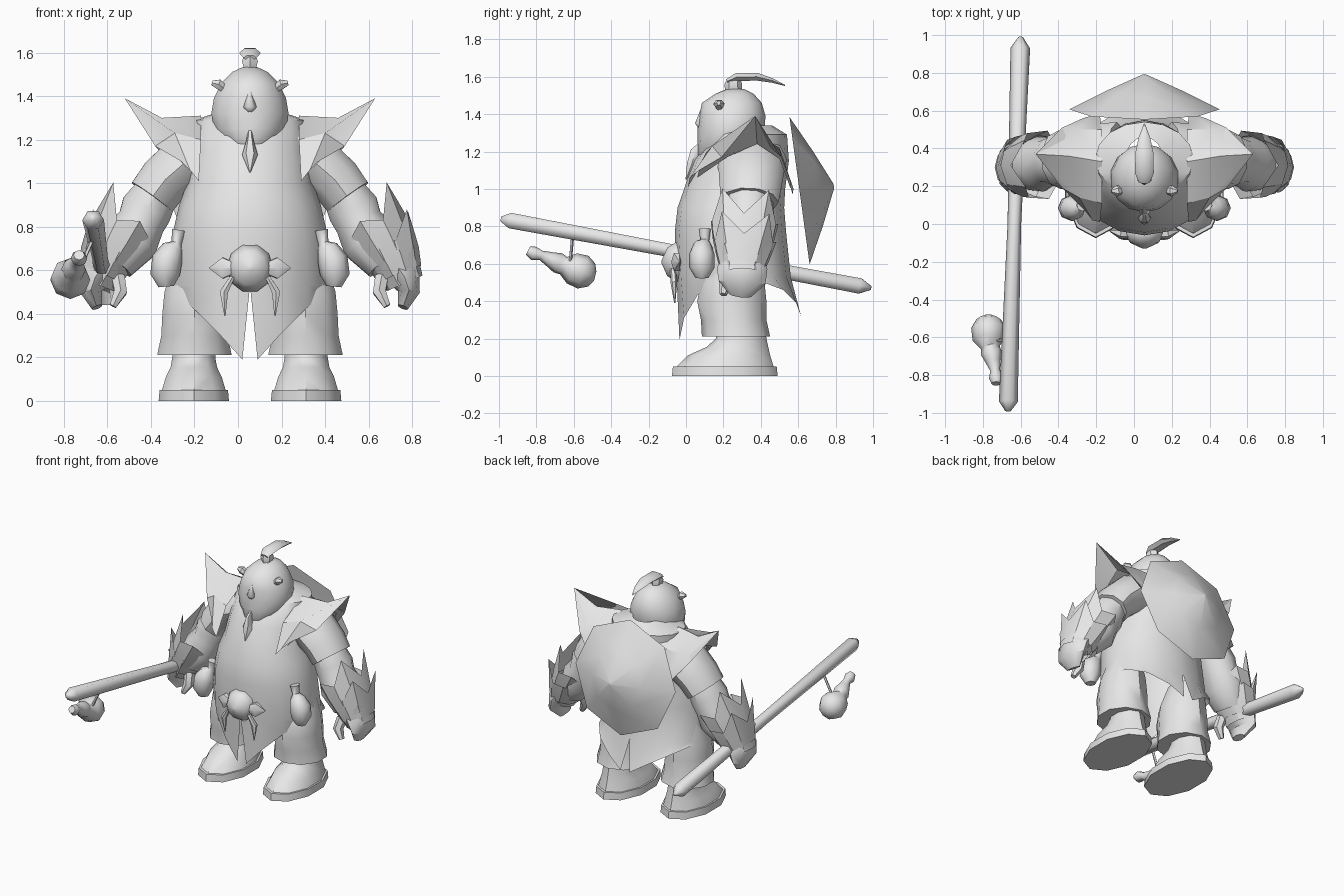
import bpy, bmesh, math
from mathutils import Vector

CX = 0.055  # symmetry plane of the body
grey = bpy.data.materials.new("plain_grey")
grey.diffuse_color = (0.8, 0.8, 0.8, 1)


def build(name, rings, closed=True, caps=True, mirror=False, angle=40, thick=0):
    """Skin a list of equal-length rings of world points."""
    bm = bmesh.new()
    rows = [[bm.verts.new((p[0] - CX, p[1], p[2])) for p in r] for r in rings]
    n = len(rows[0])
    for a, b in zip(rows, rows[1:]):
        for i in range(n if closed else n - 1):
            j = (i + 1) % n
            bm.faces.new((a[i], a[j], b[j], b[i]))
    if caps and closed:
        bm.faces.new(rows[0])
        bm.faces.new(rows[-1])
    bmesh.ops.recalc_face_normals(bm, faces=bm.faces)
    me = bpy.data.meshes.new(name)
    bm.to_mesh(me)
    bm.free()
    me.materials.append(grey)
    ob = bpy.data.objects.new(name, me)
    bpy.context.collection.objects.link(ob)
    ob.location.x = CX
    bpy.ops.object.select_all(action='DESELECT')
    ob.select_set(True)
    bpy.context.view_layer.objects.active = ob
    bpy.ops.object.shade_smooth_by_angle(angle=math.radians(angle))
    if thick:
        ob.modifiers.new("thickness", 'SOLIDIFY').thickness = thick
    if mirror:
        ob.modifiers.new("mirror", 'MIRROR').merge_threshold = 0.002
    return ob


def stack(name, x, levels, n=10, **kw):
    """Horizontal oval rings: (z, half width, y front, y back)."""
    rings = []
    for z, w, f, b in levels:
        rings.append([(x + w * math.sin(math.tau * i / n),
                       (f + b) / 2 - (b - f) / 2 * math.cos(math.tau * i / n), z)
                      for i in range(n)])
    return build(name, rings, **kw)


def frame(pts, k, ref):
    t = (pts[min(k + 1, len(pts) - 1)] - pts[max(k - 1, 0)]).normalized()
    u = (ref - t * ref.dot(t)).normalized()
    return t, u, t.cross(u)


def tube(name, path, n=8, ref=(0, 1, 0), **kw):
    """Tube along a path of (x, y, z, radius along ref, other radius)."""
    pts = [Vector(p[:3]) for p in path]
    rings = []
    for k, p in enumerate(path):
        t, u, v = frame(pts, k, Vector(ref))
        rings.append([pts[k] + u * p[3] * math.cos(math.tau * i / n)
                      + v * p[-1] * math.sin(math.tau * i / n) for i in range(n)])
    return build(name, rings, **kw)


def spiked_cuff(name, rim, end, r_rim, r_end, jag, flare, n=10):
    """Sleeve guard whose rim carries spikes on the outer side."""
    pts = [Vector(rim), Vector(end)]
    t, u, v = frame(pts, 0, Vector((0, 1, 0)))
    top, mid, low = [], [], []
    for i in range(n):
        a = math.tau * (i + 0.5) / n
        d = u * math.cos(a) * 1.2 + v * math.sin(a)
        w = max(0.15, 0.45 + 0.6 * d.x) if i % 2 else 0
        top.append(pts[0] + d * (r_rim + flare * w) - t * jag * w)
        mid.append(pts[0].lerp(pts[1], 0.4) + d * r_rim * 0.95)
        low.append(pts[1] + d * r_end)
    build(name, [top, mid, low], caps=False, mirror=True, angle=30)


# Robe: half profile mirrored, with split skirt front and back
body = [(1.34, .10, .22, .46), (1.29, .26, .15, .54), (1.15, .27, .04, .55),
        (1.0, .29, -.01, .53), (.9, .325, -.045, .525), (.77, .355, -.06, .535),
        (.53, .375, -.05, .56)]
rings = []
for z, w, f, b in body:
    rings.append([(CX + w * math.sin(math.pi * i / 8),
                   (f + b) / 2 - (b - f) / 2 * math.cos(math.pi * i / 8), z) for i in range(9)])
hem = [.19, .31, .43, .5, .515, .5, .46, .39, .32]
rings.append([(CX + max(.035, .375 * math.sin(math.pi * i / 8)),
               .29 - .325 * math.cos(math.pi * i / 8), hem[i]) for i in range(9)])
build("robe", rings, closed=False, mirror=True)

# Head with nose, beard, ears
stack("head", CX, [(1.13, .06, .09, .33), (1.18, .125, .06, .37), (1.25, .17, .062, .40),
                   (1.32, .182, .062, .42), (1.39, .17, .07, .425), (1.46, .135, .085, .405),
                   (1.51, .085, .16, .36), (1.535, .03, .22, .31)], n=14, angle=75)
tube("nose", [(CX, .085, 1.42, .008, .01), (CX, .067, 1.35, .03, .022),
              (CX, .08, 1.32, .012, .01)], n=6, ref=(1, 0, 0), angle=75)
tube("beard", [(CX, .075, 1.23, .012, .02), (CX, .05, 1.2, .016, .03),
               (CX, .03, 1.13, .036, .03), (CX, .0, 1.05, .003, .003)], n=6, ref=(1, 0, 0))
tube("ear", [(.175, .18, 1.435, .02, .02), (.2, .175, 1.455, .03, .026),
             (.23, .175, 1.46, .01, .012)], n=6, mirror=True)

# Topknot: binding and swept tail
stack("topknot_binding", CX, [(1.52, .03, .21, .30), (1.56, .042, .205, .30),
                              (1.59, .03, .22, .29)], n=6)
tube("topknot_tail", [(CX, .22, 1.575, .03, .015), (CX, .27, 1.598, .05, .025),
                      (CX, .38, 1.6, .047, .024), (CX, .46, 1.58, .03, .014),
                      (CX, .53, 1.553, .003, .003)], n=6, ref=(1, 0, 0))

# Shoulder guards: arched shells with a raised outer spike and a folded underside
build("shoulder_guard", [
    [(.29, .01, 1.01), (.28, .11, 1.2), (.28, .33, 1.31), (.28, .5, 1.22), (.29, .57, .97)],
    [(.33, .02, 1.06), (.40, .14, 1.23), (.46, .36, 1.30), (.41, .5, 1.22), (.33, .575, 1.0)],
    [(.37, .07, 1.10), (.49, .19, 1.17), (.63, .37, 1.39), (.49, .51, 1.17), (.38, .56, 1.04)],
    [(.34, .06, 1.06), (.43, .22, 1.17), (.46, .38, 1.24), (.43, .50, 1.16), (.35, .56, 1.0)],
], closed=False, mirror=True, angle=35)

# Arms: wide sleeve, forearm wrap
tube("upper_sleeve", [(.2, .35, 1.16, .19, .13), (.36, .35, 1.09, .175, .135),
                      (.45, .345, 1.01, .165, .125), (.505, .34, .935, .155, .12)],
     n=10, mirror=True)
tube("forearm", [(.47, .34, .98, .12, .1), (.53, .335, .88, .135, .125),
                 (.555, .33, .82, .13, .115), (.6, .32, .74, .15, .135),
                 (.68, .3, .63, .12, .1)], n=10, mirror=True)
spiked_cuff("gauntlet_upper", (.63, .31, .80), (.71, .30, .65), .15, .12, .17, .03)
spiked_cuff("gauntlet_middle", (.69, .31, .71), (.745, .30, .58), .135, .105, .13, .05)
spiked_cuff("gauntlet_lower", (.73, .30, .62), (.765, .30, .54), .105, .09, .06, .03)

# Hands: closed mitten and thumb
tube("hand", [(.70, .3, .66, .11, .09), (.765, .3, .57, .135, .075),
              (.785, .3, .5, .125, .05), (.757, .29, .43, .06, .025)],
     n=8, mirror=True)
tube("thumb", [(.66, .24, .57, .035, .035), (.65, .21, .5, .036, .034),
               (.685, .2, .435, .02, .018)], n=6, mirror=True)

# Legs: trousers, boots, soles
stack("trouser_leg", .31, [(.64, .10, .13, .40), (.5, .145, .08, .42), (.4, .155, .06, .43),
                           (.3, .16, .08, .43), (.21, .18, .085, .45)], mirror=True)
stack("boot", .313, [(.3, .10, .17, .42), (.2, .104, .16, .43), (.155, .112, .11, .44),
                     (.11, .135, .01, .45), (.045, .155, -.055, .47)], mirror=True)
stack("boot_sole", .313, [(.05, .165, -.07, .485), (.0, .17, -.075, .49)], mirror=True)

# Belt ornament: round boss, bow loops, hanging tails
tube("belt_boss", [(CX, .0, .61, .09, .09), (CX, -.05, .61, .107, .113),
                   (CX, -.1, .61, .075, .08), (CX, -.13, .61, .01, .01)],
     n=10, ref=(1, 0, 0), angle=60)
tube("bow_loop", [(.11, -.06, .61, .02, .02), (.18, -.05, .61, .03, .055),
                  (.24, -.035, .61, .004, .004)], n=6, mirror=True)
tube("bow_tail", [(.135, -.07, .57, .015, .012), (.175, -.065, .5, .018, .022),
                  (.17, -.06, .39, .003, .003)], n=6, mirror=True)

# Hip flasks
tube("hip_flask", [(.382, .1, .785, .032, .032), (.392, .1, .725, .024, .024),
                   (.41, .09, .70, .05, .05), (.435, .085, .65, .068, .07),
                   (.445, .085, .58, .068, .068), (.44, .085, .525, .035, .035)],
     n=8, mirror=True, angle=50)

# Conical hat carried on the back, tilted
axis = Vector((0, .99, .135)).normalized()
down = Vector((0, .135, -.99)).normalized()
side = Vector((1, 0, 0))
rim_c = Vector((CX, .607, .99))
rings = []
for r, h in ((.02, .025), (.398, 0), (.2, .1), (.012, .185)):
    rings.append([rim_c + axis * h + (down * math.cos(math.tau * i / 8)
                  + side * math.sin(math.tau * i / 8)) * r for i in range(8)])
build("back_hat", rings, angle=75)

# Staff held in one hand
A, B = Vector((-.667, -.99, .84)), Vector((-.60, .99, .47))
staff = []
for s, r, h in ((0, .015, .015), (.025, .05, .048), (.5, .036, .04), (.97, .052, .048),
                (1, .012, .012)):
    staff.append((*A.lerp(B, s), r, h))
tube("staff", staff, n=6, ref=(1, 0, 0), angle=62)

# Gourd hanging from the staff
tube("gourd_string", [(-.655, -.605, .77, .009), (-.73, -.62, .60, .009)], n=5)
tube("hanging_gourd", [(-.73, -.845, .67, .025), (-.73, -.815, .655, .038),
                       (-.735, -.775, .645, .026), (-.745, -.73, .625, .04),
                       (-.755, -.685, .605, .056), (-.76, -.655, .59, .05),
                       (-.77, -.61, .575, .085), (-.77, -.55, .555, .092),
                       (-.77, -.505, .54, .065), (-.77, -.485, .535, .025)],
     n=8, ref=(1, 0, 0), angle=50)
